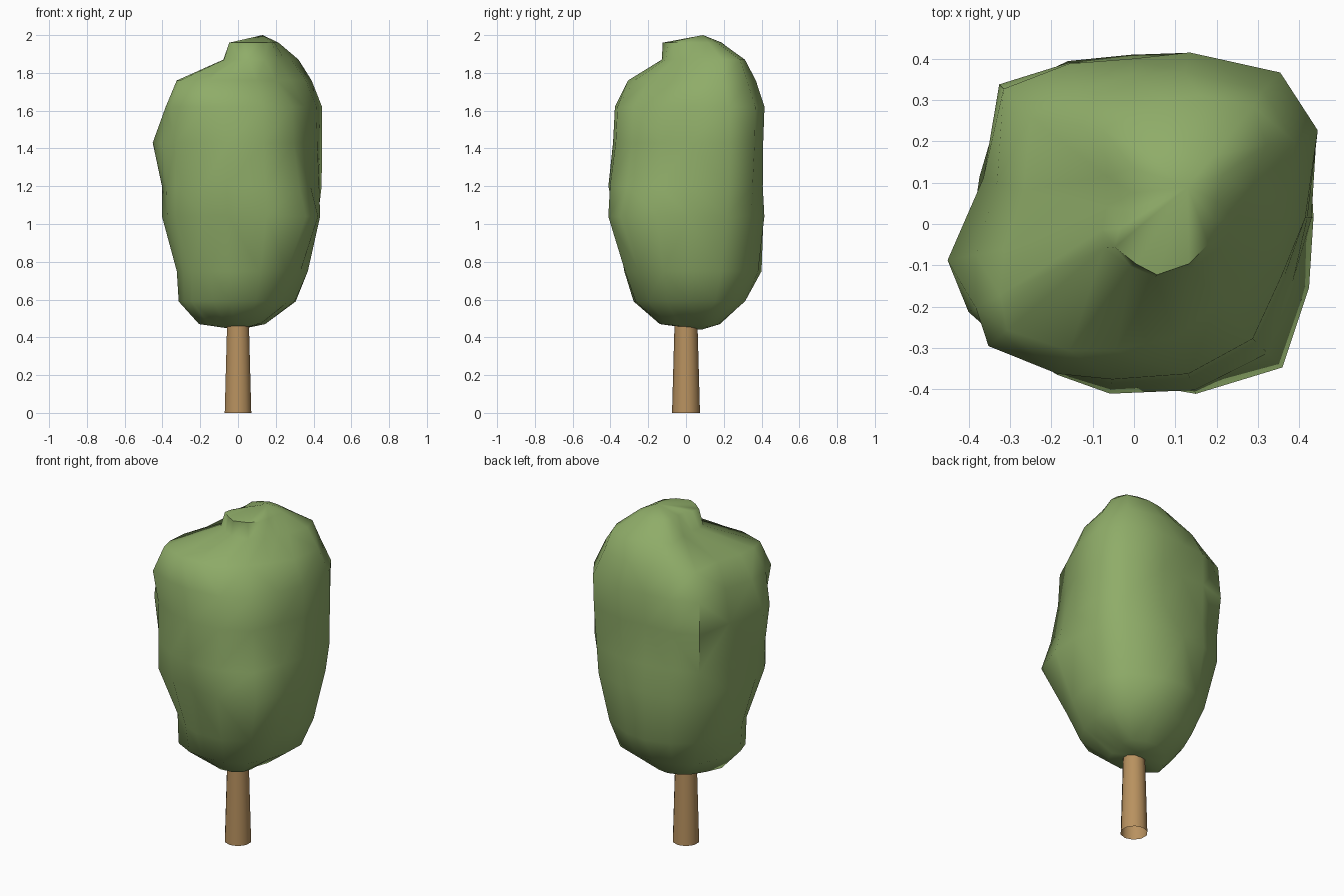
import bpy, bmesh, math

if "Cube" in bpy.data.objects:
    bpy.data.objects.remove(bpy.data.objects["Cube"])


def material(name, rgb):
    m = bpy.data.materials.new(name)
    m.diffuse_color = (*rgb, 1)
    m.use_nodes = True
    m.node_tree.nodes["Principled BSDF"].inputs["Base Color"].default_value = m.diffuse_color
    return m


def finish(name, bm, mat, angle):
    bmesh.ops.recalc_face_normals(bm, faces=bm.faces)
    me = bpy.data.meshes.new(name)
    bm.to_mesh(me)
    bm.free()
    me.materials.append(mat)
    ob = bpy.data.objects.new(name, me)
    bpy.context.collection.objects.link(ob)
    bpy.ops.object.select_all(action='DESELECT')
    ob.select_set(True)
    bpy.context.view_layer.objects.active = ob
    bpy.ops.object.shade_smooth_by_angle(angle=math.radians(angle))
    return ob


leaf_green = material("leaf_green", (0.275, 0.415, 0.14))
bark_brown = material("bark_brown", (0.48, 0.285, 0.115))

# trunk: open tapered tube reaching into the crown
bm = bmesh.new()
bmesh.ops.create_cone(bm, cap_ends=False, segments=10, radius1=0.074, radius2=0.06, depth=0.5)
bmesh.ops.translate(bm, vec=(0, 0, 0.25), verts=bm.verts)
finish("trunk", bm, bark_brown, 40)

# crown: lumpy loft; z, centre x, centre y, then radii in eight main directions
# (right, back right, back, back left, left, front left, front, front right)
rings = [
    (0.47, 0.00, 0.00, .12, .19, .18, .17, .21, .14, .14, .14),
    (0.59, 0.00, 0.00, .30, .36, .31, .31, .32, .32, .28, .29),
    (0.75, 0.00, 0.00, .37, .42, .40, .38, .33, .32, .33, .36),
    (1.04, 0.00, 0.00, .435, .48, .41, .45, .41, .43, .38, .50),
    (1.20, 0.00, 0.00, .43, .49, .40, .45, .41, .43, .415, .45),
    (1.43, 0.00, 0.00, .42, .505, .39, .47, .46, .43, .39, .41),
    (1.62, 0.00, 0.00, .415, .51, .40, .455, .39, .46, .38, .40),
    (1.76, 0.00, 0.00, .36, .45, .36, .36, .32, .40, .31, .28),
    (1.87, 0.08, 0.07, .20, .30, .23, .22, .15, .20, .20, .18),
    (1.96, 0.08, 0.05, .12, .16, .14, .12, .09, .165, .175, .14),
]
angles = (2, 27, 46, 72, 91, 112, 134, 163, 191, 208, 220, 243, 262, 290, 316, 340)
# swelling (+) or hollow (-) halfway between the main directions
bulge = (.08, -.04, -.02, -.18, .02, -.03, -.01, -.07)
bm = bmesh.new()
loops = []
for z, cx, cy, *r in rings:
    loop = []
    for k, deg in enumerate(angles):
        i = k // 2
        rad = r[i]
        if k % 2:
            depth = bulge[i] * (0.5 if z < 1.1 else 1)
            rad = (r[i] + r[(i + 1) % 8]) / 2 * (1 + depth)
        a = math.radians(deg)
        loop.append(bm.verts.new((cx + rad * math.cos(a), cy + rad * math.sin(a), z)))
    loops.append(loop)
for lo, hi in zip(loops, loops[1:]):
    for k in range(16):
        j = (k + 1) % 16
        bm.faces.new((lo[k], lo[j], hi[j], hi[k]))
for loop, tip in ((loops[0], (0, 0.08, 0.44)), (loops[-1], (0.13, 0.09, 2.0))):
    v = bm.verts.new(tip)
    for k in range(16):
        bm.faces.new((loop[k], loop[(k + 1) % 16], v))
bmesh.ops.triangulate(bm, faces=bm.faces)
finish("crown", bm, leaf_green, 60)
